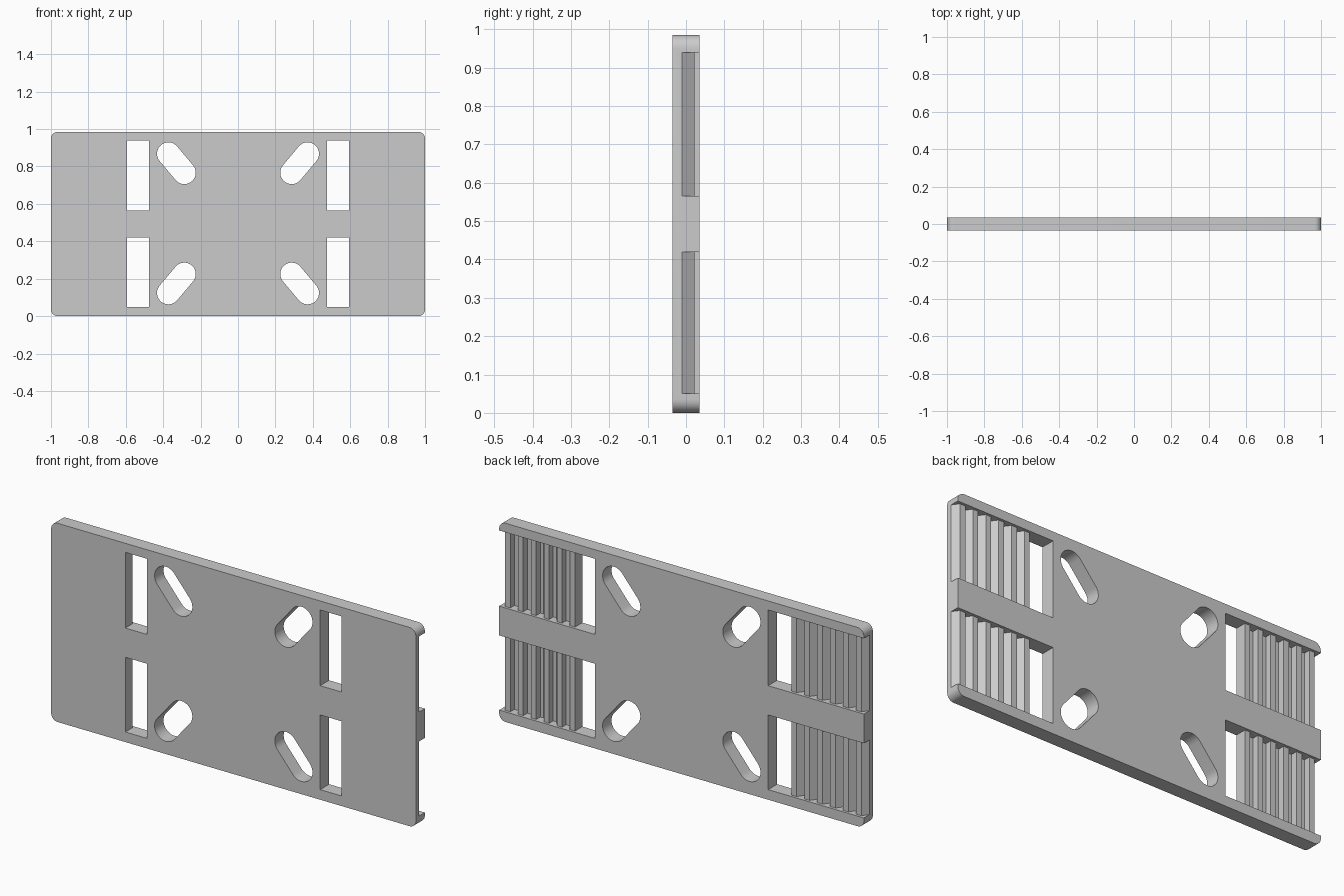
import bpy
import bmesh
import math
from mathutils import Vector

cube = bpy.data.objects.get("Cube")
if cube:
    bpy.data.objects.remove(cube, do_unlink=True)

HEIGHT, HALF_DEPTH = 0.985, 0.035
FLOOR_Y, TOOTH_Y = -0.01, 0.022
SLOT_IN, SLOT_OUT = 0.475, 0.593

grey = bpy.data.materials.new("matte grey")
grey.use_nodes = True
colour = (0.6, 0.6, 0.6, 1)
grey.diffuse_color = colour
grey.node_tree.nodes["Principled BSDF"].inputs["Base Color"].default_value = colour


def prism(name, points, offset):
    """Extrude a closed outline of 3D points along an offset."""
    bm = bmesh.new()
    base = bm.faces.new([bm.verts.new(p) for p in points])
    new = bmesh.ops.extrude_face_region(bm, geom=[base])["geom"]
    moved = [v for v in new if isinstance(v, bmesh.types.BMVert)]
    bmesh.ops.translate(bm, verts=moved, vec=Vector(offset))
    bmesh.ops.recalc_face_normals(bm, faces=bm.faces)
    mesh = bpy.data.meshes.new(name)
    bm.to_mesh(mesh)
    bm.free()
    mesh.materials.append(grey)
    obj = bpy.data.objects.new(name, mesh)
    bpy.context.collection.objects.link(obj)
    return obj


def arc(x, z, radius, start, sweep, steps):
    """Points of an arc in the xz plane as (x, z) pairs."""
    angles = [start + sweep * i / steps for i in range(steps + 1)]
    return [(x + radius * math.cos(a), z + radius * math.sin(a)) for a in angles]


# Plate with rounded corners
r = 0.035
outline = []
for i, (x, z) in enumerate([(1 - r, HEIGHT - r), (r - 1, HEIGHT - r), (r - 1, r), (1 - r, r)]):
    outline += arc(x, z, r, i * math.pi / 2, math.pi / 2, 8)
plate = prism("toothed_plate", [(x, -HALF_DEPTH, z) for x, z in outline],
              (0, 2 * HALF_DEPTH, 0))

# Pocket section: through slot, then a row of six teeth out to the end
section = [(SLOT_IN, -0.1), (SLOT_OUT, -0.1)]
for i in range(6):
    x = SLOT_OUT + 0.071 * i
    if i:
        section.append((x, FLOOR_Y))
    section += [(x, TOOTH_Y), (x + 0.029, TOOTH_Y), (x + 0.052, FLOOR_Y)]
section += [(1.1, FLOOR_Y), (1.1, 0.1), (SLOT_IN, 0.1)]

cutters = []
for side in (-1, 1):
    for low, high in ((0.05, 0.42), (0.565, 0.94)):
        cutters.append(prism("pocket_cutter", [(side * x, y, low) for x, y in section],
                             (0, 0, high - low)))
    # Slanted oblong holes
    for inner_z, outer_z in ((0.767, 0.868), (0.225, 0.124)):
        a, b = Vector((side * 0.287, inner_z)), Vector((side * 0.372, outer_z))
        d = b - a
        start = math.atan2(d.y, d.x) - math.pi / 2
        pts = arc(b.x, b.y, 0.061, start, math.pi, 20)
        pts += arc(a.x, a.y, 0.061, start + math.pi, math.pi, 20)
        cutters.append(prism("hole_cutter", [(x, -0.1, z) for x, z in pts], (0, 0.2, 0)))

# Cut the pockets and holes, then discard the cutters
bpy.context.view_layer.objects.active = plate
plate.select_set(True)
for cutter in cutters:
    cutter.hide_render = True
    mod = plate.modifiers.new("cut", "BOOLEAN")
    mod.operation = "DIFFERENCE"
    mod.solver = "EXACT"
    mod.object = cutter
    bpy.ops.object.modifier_apply(modifier=mod.name)
    bpy.data.objects.remove(cutter, do_unlink=True)
bpy.ops.object.shade_smooth_by_angle(angle=math.radians(25))
